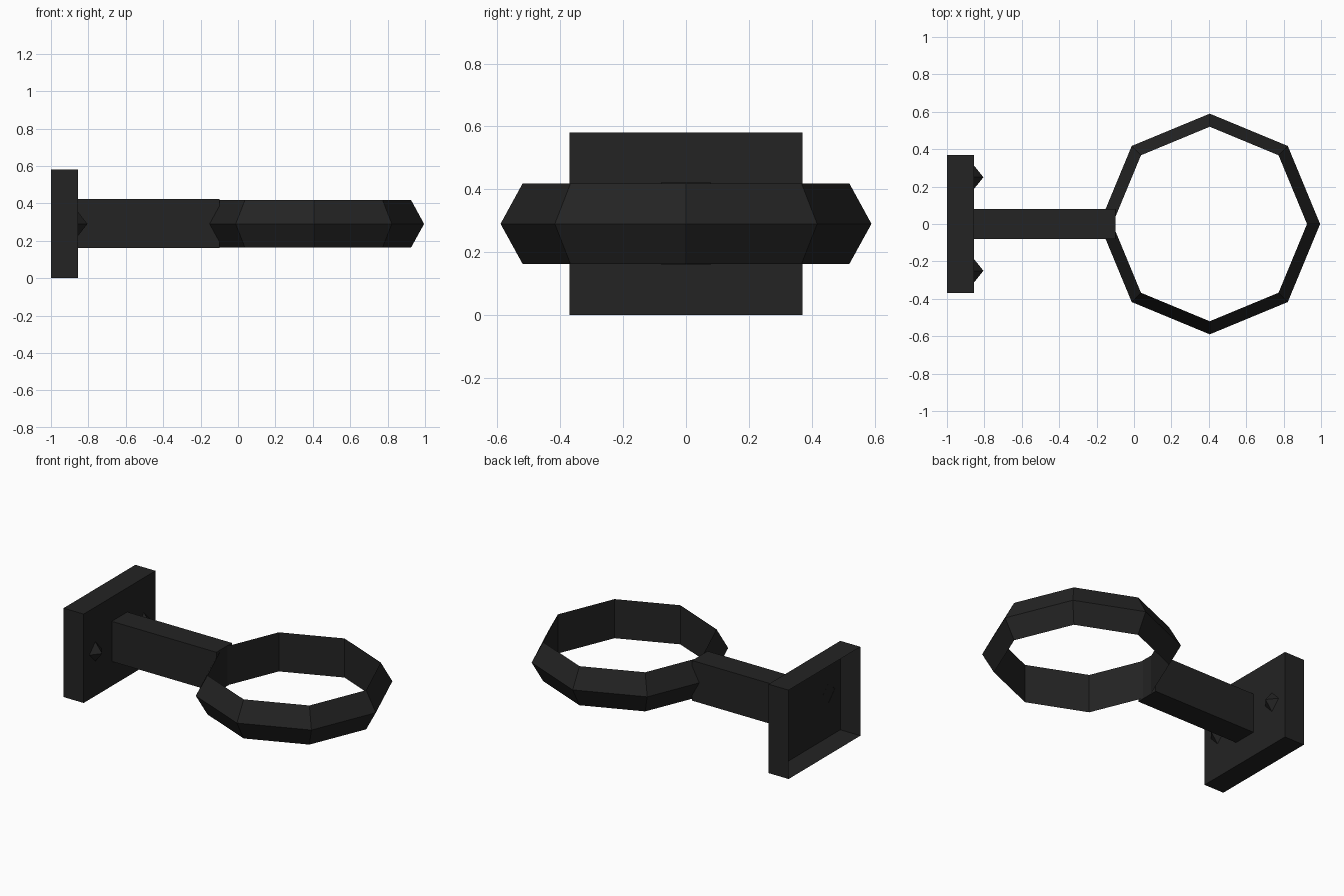
import bpy, bmesh, math

if "Cube" in bpy.data.objects:
    bpy.data.objects.remove(bpy.data.objects["Cube"])

black = bpy.data.materials.new("matte_black")
black.diffuse_color = (0.017, 0.017, 0.017, 1)
black.use_nodes = True
black.node_tree.nodes["Principled BSDF"].inputs["Base Color"].default_value = black.diffuse_color


def make_object(name, bm):
    bmesh.ops.recalc_face_normals(bm, faces=bm.faces)
    mesh = bpy.data.meshes.new(name)
    bm.to_mesh(mesh)
    bm.free()
    mesh.materials.append(black)
    obj = bpy.data.objects.new(name, mesh)
    bpy.context.collection.objects.link(obj)
    return obj


def box(name, lo, hi, open_back=False):
    bm = bmesh.new()
    bmesh.ops.create_cube(bm, size=1)
    for v in bm.verts:
        v.co = [(a + b) / 2 + c * (b - a) for a, b, c in zip(lo, hi, v.co)]
    bmesh.ops.recalc_face_normals(bm, faces=bm.faces)
    if open_back:
        back = [f for f in bm.faces if f.normal.x < -0.9]
        bmesh.ops.delete(bm, geom=back, context='FACES')
    return make_object(name, bm)


# Wall plate, hollow towards the wall, and the arm
box("wall_plate", (-1, -0.37, 0), (-0.855, 0.37, 0.58), open_back=True)
box("arm", (-0.855, -0.08, 0.16), (-0.10, 0.08, 0.422))

# Eight-sided holder ring with a triangular section
profile = [(0.59, 0.29), (0.52, 0.418), (0.52, 0.163)]
bm = bmesh.new()
rings = []
for i in range(8):
    a = i * math.pi / 4
    rings.append([bm.verts.new((0.405 + r * math.cos(a), r * math.sin(a), z))
                  for r, z in profile])
for i in range(8):
    p, q = rings[i], rings[(i + 1) % 8]
    for j in range(3):
        k = (j + 1) % 3
        bm.faces.new((p[j], q[j], q[k], p[k]))
make_object("holder_ring", bm)

# Pointed screw heads on the plate front
for name, y in (("screw_front", -0.25), ("screw_back", 0.25)):
    bm = bmesh.new()
    tip = bm.verts.new((-0.805, y, 0.29))
    base = [bm.verts.new((-0.856, y + 0.063 * math.cos(i * math.pi / 2),
                          0.29 + 0.065 * math.sin(i * math.pi / 2))) for i in range(4)]
    for i in range(4):
        bm.faces.new((base[i], base[(i + 1) % 4], tip))
    make_object(name, bm)
